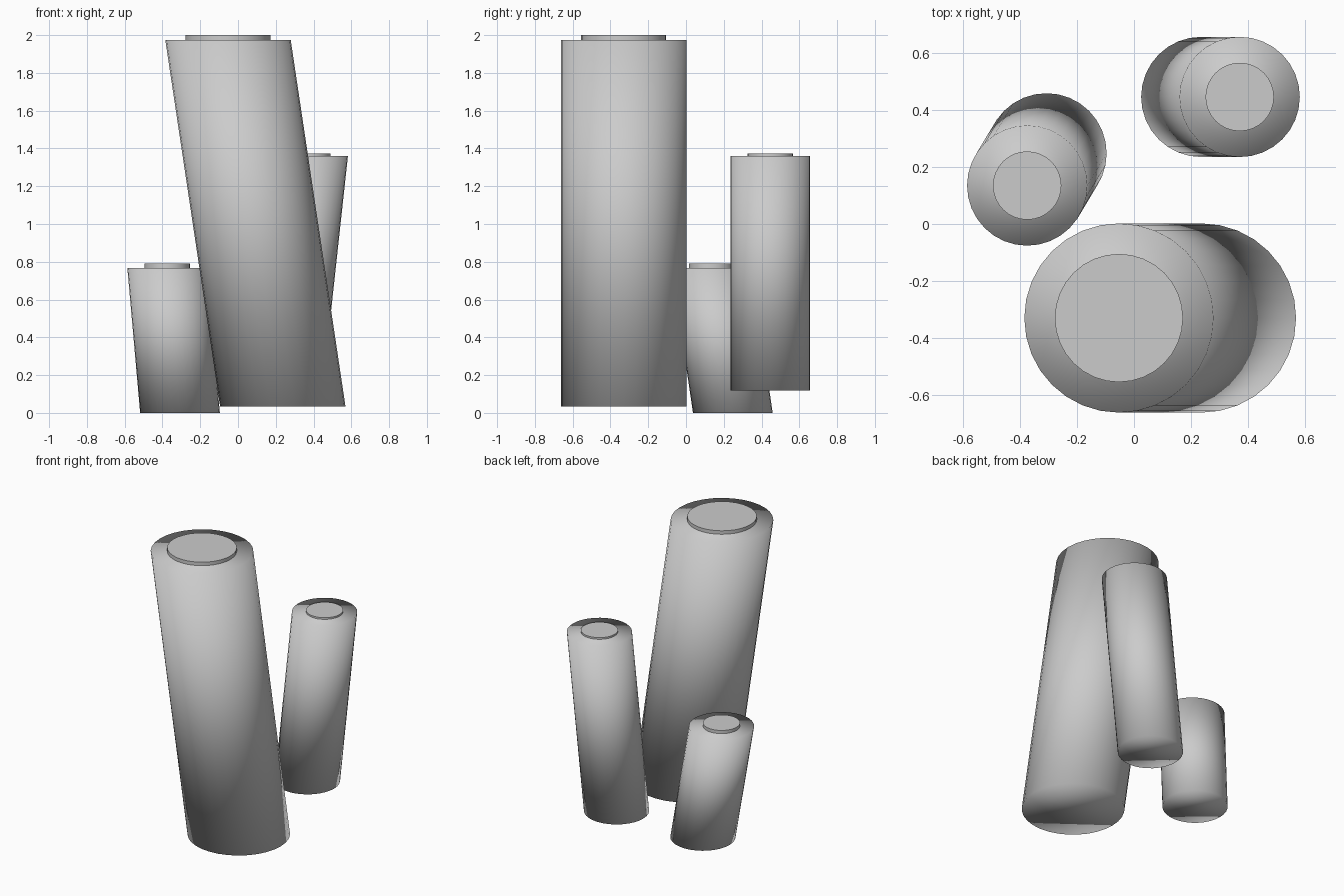
import bpy, bmesh
from math import sin, cos, tau

if "Cube" in bpy.data.objects:
    bpy.data.objects.remove(bpy.data.objects["Cube"])

SEGMENTS = 32


def column(name, bottom, top, radius, cap=False):
    """Leaning cylinder with level ends, from bottom centre to top centre."""
    bm = bmesh.new()
    rings = []
    for x, y, z in (bottom, top):
        rings.append([bm.verts.new((x + radius * cos(tau * i / SEGMENTS),
                                    y + radius * sin(tau * i / SEGMENTS), z))
                      for i in range(SEGMENTS)])
    low, high = rings
    for i in range(SEGMENTS):
        j = (i + 1) % SEGMENTS
        bm.faces.new((low[i], low[j], high[j], high[i]))
    bm.faces.new(low[::-1])
    bm.faces.new(high)
    bmesh.ops.recalc_face_normals(bm, faces=bm.faces)
    # the tubes are smooth all over; the raised discs keep a crisp flat top
    for f in bm.faces:
        f.smooth = not cap or len(f.verts) == 4
    if cap:
        for e in bm.edges:
            e.smooth = not any(len(f.verts) > 4 for f in e.link_faces)
    mesh = bpy.data.meshes.new(name)
    bm.to_mesh(mesh)
    bm.free()
    obj = bpy.data.objects.new(name, mesh)
    bpy.context.collection.objects.link(obj)
    return obj


# name, bottom centre, top centre, tube radius, disc radius, disc height
tubes = [
    ("tall_tube", (0.237, -0.33, 0.035), (-0.053, -0.33, 1.975), 0.332, 0.225, 0.025),
    ("medium_tube", (0.236, 0.446, 0.118), (0.371, 0.446, 1.36), 0.211, 0.12, 0.012),
    ("short_tube", (-0.307, 0.248, 0.0), (-0.375, 0.135, 0.768), 0.211, 0.12, 0.023),
]

for name, bottom, top, radius, disc_radius, rise in tubes:
    # leaning body
    column(name, bottom, top, radius)
    # raised disc on the top end, its foot sunk slightly into the body
    x, y, z = top
    column(name + "_top_disc", (x, y, z - 0.01), (x, y, z + rise), disc_radius, cap=True)
